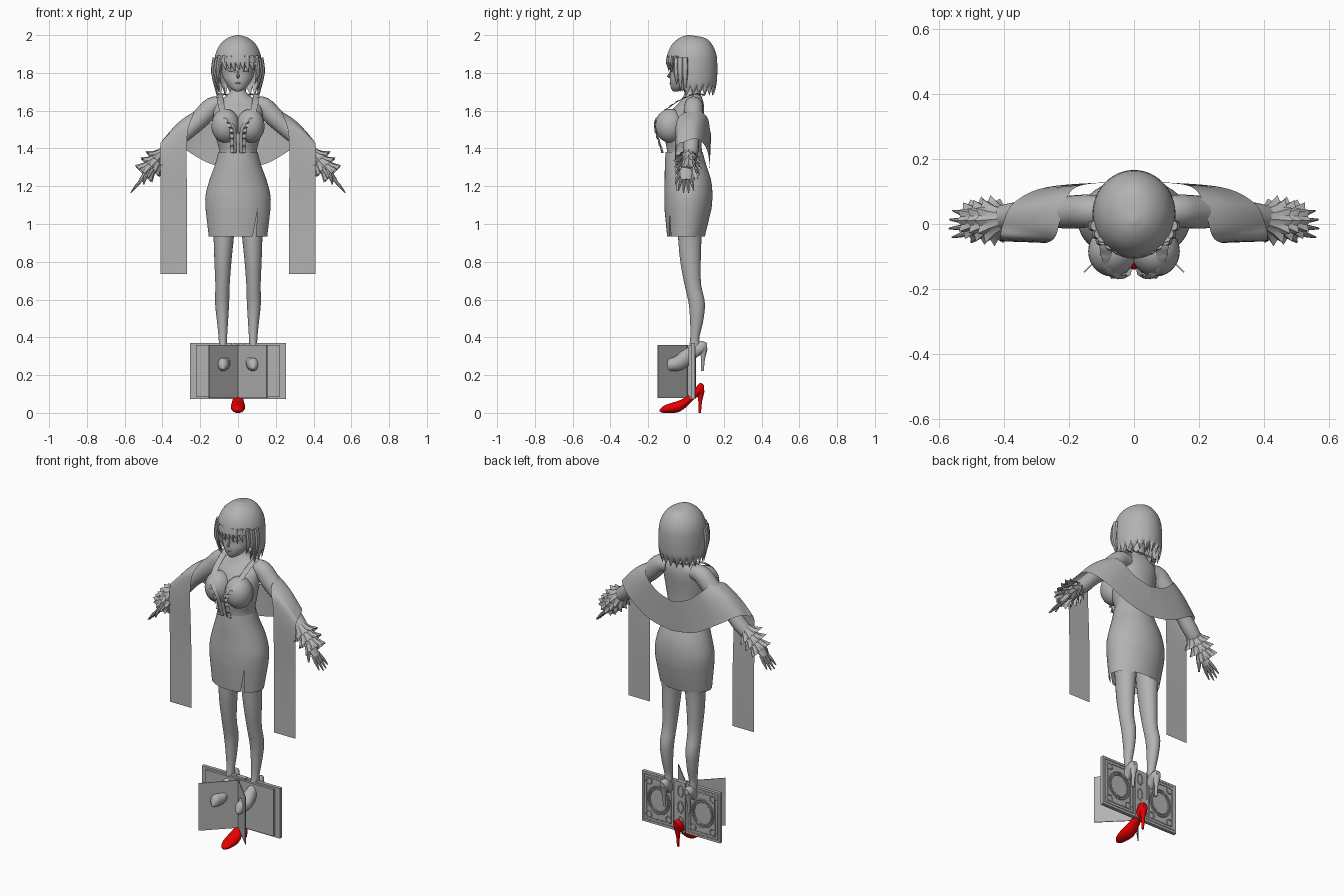
import bpy, bmesh, math
from mathutils import Vector

if "Cube" in bpy.data.objects:
    bpy.data.objects.remove(bpy.data.objects["Cube"], do_unlink=True)


def material(name, rgb):
    m = bpy.data.materials.new(name)
    m.use_nodes = True
    m.diffuse_color = (*rgb, 1)
    m.node_tree.nodes["Principled BSDF"].inputs["Base Color"].default_value = (*rgb, 1)
    return m


GREY = material("plain grey", (.45, .45, .45))
RED = material("bright red", (.8, 0, 0))
made = []


def keep(ob, name, mat):
    ob.name = name
    ob.data.materials.append(mat)
    made.append(ob)
    return ob


def smooth(rows, k=4):
    """Spline through rows of equal length."""
    out = []
    for i in range(len(rows) - 1):
        quad = (rows[max(i - 1, 0)], rows[i], rows[i + 1], rows[min(i + 2, len(rows) - 1)])
        for j in range(k):
            t = j / k
            out.append([b + .5 * t * (c - a + t * (2 * a - 5 * b + 4 * c - d + t * (3 * (b - c) + d - a)))
                        for a, b, c, d in zip(*quad)])
    return out + [list(rows[-1])]


def loft(name, rings, mat=GREY, cap=True, closed=True):
    n = len(rings[0])
    faces = [(j * n + i, j * n + (i + 1) % n, (j + 1) * n + (i + 1) % n, (j + 1) * n + i)
             for j in range(len(rings) - 1) for i in range(n if closed else n - 1)]
    if cap:
        last = (len(rings) - 1) * n
        faces += [tuple(range(n)), tuple(range(last, last + n))]
    me = bpy.data.meshes.new(name)
    me.from_pydata([p for r in rings for p in r], [], faces)
    bm = bmesh.new()
    bm.from_mesh(me)
    bmesh.ops.recalc_face_normals(bm, faces=bm.faces)
    bm.to_mesh(me)
    bm.free()
    ob = bpy.data.objects.new(name, me)
    bpy.context.collection.objects.link(ob)
    return keep(ob, name, mat)


def turn(n):
    return [(math.sin(math.tau * i / n), math.cos(math.tau * i / n)) for i in range(n)]


def level(z, rx, front, back, n, x=0):
    mid, ry = (front + back) / 2, (back - front) / 2
    return [(x + rx * s, mid - ry * c, z) for s, c in turn(n)]


def tube(name, rows, flat=1, mat=GREY, n=14, wave=0, cap=True):
    """Rows of x, y, z, radius; flat scales the depth in y."""
    rings = []
    for i, row in enumerate(rows):
        p, r = Vector(row[:3]), row[3]
        t = Vector(rows[min(i + 1, len(rows) - 1)][:3]) - Vector(rows[max(i - 1, 0)][:3])
        v = t.cross(Vector((0, 1, 0))).normalized()
        u = v.cross(t).normalized()
        w = wave * i / (len(rows) - 1)
        rings.append([p + u * s * r * flat * (1 + w * (-1) ** k) + v * c * r * (1 + w * (-1) ** k)
                      for k, (s, c) in enumerate(turn(n))])
    return loft(name, rings, mat, cap)


def ball(name, loc, size, mat=GREY):
    bpy.ops.mesh.primitive_uv_sphere_add(segments=28, ring_count=16, location=loc)
    ob = bpy.context.object
    ob.scale = size
    return keep(ob, name, mat)


def box(name, loc, size, spin=0):
    bpy.ops.mesh.primitive_cube_add(size=1, location=loc, rotation=(0, 0, spin))
    ob = bpy.context.object
    ob.scale = size
    return keep(ob, name, GREY)


def trim(name, pts, r=.004):
    cu = bpy.data.curves.new(name, "CURVE")
    cu.dimensions, cu.bevel_depth, cu.bevel_resolution = "3D", r, 1
    sp = cu.splines.new("POLY")
    sp.points.add(len(pts) - 1)
    for q, p in zip(sp.points, pts):
        q.co = (*p, 1)
    sp.use_cyclic_u = True
    ob = bpy.data.objects.new(name, cu)
    bpy.context.collection.objects.link(ob)
    cu.materials.append(GREY)


# Torso with neck: height, half width, front, back
torso = [(1.28, .12, -.1, .1), (1.38, .1, -.1, .085), (1.45, .115, -.11, .082), (1.53, .128, -.105, .088),
         (1.6, .13, -.075, .095), (1.645, .115, -.035, .092), (1.68, .06, -.012, .08),
         (1.71, .04, 0, .07), (1.77, .038, 0, .07)]
loft("torso", [level(*r, 40) for r in smooth(torso)])

# Skirt, open below, with a wedge slit at the front left
skirt = [(1.08, .172, -.114, .135), (1.15, .172, -.115, .14), (1.23, .152, -.113, .133),
         (1.31, .123, -.112, .108), (1.38, .104, -.108, .088)]
ob = loft("skirt", [level(*r, 48) for r in [(.935, .155, -.1, .1)] + smooth(skirt)], cap=False)
bm = bmesh.new()
bm.from_mesh(ob.data)
bm.verts.ensure_lookup_table()
low, low2, top, top2 = (bm.verts[i] for i in (4, 5, 52, 53))
bm.faces.remove(next(f for f in bm.faces if low in f.verts and top2 in f.verts))
bm.faces.new((low, top2, top))
bm.to_mesh(ob.data)
bm.free()

# Head and face
head = [(1.702, .012, -.068, -.04), (1.72, .042, -.08, .01), (1.76, .072, -.086, .06),
        (1.8, .086, -.082, .1), (1.86, .092, -.084, .12), (1.93, .08, -.05, .11), (1.97, .03, 0, .06)]
loft("head", [level(*r, 36) for r in smooth(head)])
tube("nose", [(0, -.08, 1.81, .004), (0, -.093, 1.78, .008), (0, -.08, 1.772, .004)], n=8)
ball("mouth", (0, -.083, 1.745), (.015, .004, .004))

# Bobbed hair with a face opening and ragged ends
hair = [(2, .008, .005, .02), (1.985, .055, -.035, .1), (1.95, .095, -.074, .138), (1.9, .119, -.098, .16),
        (1.84, .127, -.107, .166), (1.78, .127, -.1, .165), (1.74, .124, -.09, .16), (1.7, .112, -.075, .145)]
rings = []
for r in smooth(hair):
    rag = max(0, 1.76 - r[0]) * .4
    rings.append([(x, y, z + rag * (i % 3 - 1)) for i, (x, y, z) in enumerate(level(*r, 60))])
ob = loft("hair", rings)
bm = bmesh.new()
bm.from_mesh(ob.data)
gone = [f for f in bm.faces if len(f.verts) > 4 and f.calc_center_median().z < 1.8
        or f.calc_center_median().z < 1.85 and f.calc_center_median().y < -.025]
bmesh.ops.delete(bm, geom=gone, context="FACES")
bm.to_mesh(ob.data)
bm.free()
for i in range(-4, 5):
    x = i * .024
    y = .03 - .134 * math.sqrt(1 - (x / .128) ** 2)
    tube("fringe_lock", [(x, y + .012, 1.89, .016), (x, y + .006, 1.85, .013),
                         (x + .008, y + .012, 1.815 - .006 * (i % 3), .001)], .6, n=8)

for s, side in ((1, "left"), (-1, "right")):
    def flip(rows):
        return [(s * r[0], *r[1:]) for r in rows]

    # Face details and side locks
    ball(side + "_eye", (s * .036, -.076, 1.818), (.019, .006, .012))
    ball(side + "_eyebrow", (s * .037, -.083, 1.838), (.022, .005, .003))
    for y, x, drop in ((-.03, .11, 1.7), (-.005, .122, 1.68), (-.05, .098, 1.74)):
        tube(side + "_side_lock", smooth(flip([(x, y, 1.88, .012), (x + .008, y, 1.8, .012), (x - .01, y, drop, .001)])),
             1.3, n=8)
    # Bust, arm and sleeve cuffs
    ball(side + "_bust", (s * .066, -.084, 1.52), (.075, .078, .09))
    arm = [(.08, .04, 1.63, .042), (.135, .04, 1.622, .05), (.19, .037, 1.567, .051), (.25, .034, 1.51, .046),
           (.31, .03, 1.455, .041), (.37, .025, 1.39, .041), (.42, .016, 1.342, .036), (.475, .002, 1.29, .022)]
    tube(side + "_arm", smooth(flip(arm)), n=20)
    for a, b, r in ((.395, .435, .07), (.42, .465, .066), (.44, .5, .058)):
        cuff = [(a, .015, 1.765 - a, .036), ((a + b) / 2, .013, 1.765 - (a + b) / 2, r * .68), (b, .01, 1.765 - b, r)]
        tube(side + "_cuff_ruffle", flip(cuff), wave=.13, n=24, cap=False)
    # Hand
    tube(side + "_palm", flip([(.465, 0, 1.3, .013), (.485, 0, 1.268, .016), (.515, 0, 1.23, .012)]), 2.2)
    for i in range(4):
        y = (i - 1.5) * .016
        length = 1 - abs(i - 1.4) * .14
        tube(side + "_finger", flip([(.505, y, 1.24, .009), (.505 + .035 * length, y * 1.4, 1.24 - .04 * length, .008),
                                     (.505 + .067 * length, y * 1.7, 1.24 - .08 * length, .003)]), n=8)
    tube(side + "_thumb", flip([(.475, -.02, 1.285, .011), (.492, -.045, 1.245, .01), (.5, -.055, 1.21, .004)]), n=8)

    # Frill round the neckline and down the front
    path = smooth([(0, .1, 1.68), (.05, .09, 1.685), (.09, .04, 1.685), (.088, -.03, 1.655), (.08, -.095, 1.61),
                   (.06, -.15, 1.56), (.026, -.158, 1.51), (.02, -.142, 1.45), (.02, -.118, 1.375)], 6)
    strip = []
    for i, (x, y, z) in enumerate(path):
        w = .008 * math.sin(i * 2.1)
        strip.append([(s * (x - .012), y, z), (s * (x + .004), y - .01, z + w / 2), (s * (x + .022), y - .004 + w, z + w)])
    loft(side + "_frill", strip, cap=False, closed=False)

    # Leg
    leg = [(1.1, .078, .07, -.05, .1), (.93, .076, .054, -.042, .083), (.8, .08, .045, -.03, .078),
           (.68, .082, .038, -.008, .08), (.58, .084, .037, .014, .1), (.48, .082, .029, .022, .09),
           (.39, .08, .022, .022, .07), (.32, .08, .024, .01, .085)]
    loft(side + "_leg", [level(*(r[:1] + r[2:]), 24, s * r[1]) for r in smooth(leg)])


# High heeled shoe: depth, bottom, top, half width
def shoe(name, x, dy, dz, rows, mat):
    rings = [[(x + w * a, y + dy, (lo + hi) / 2 + dz + (hi - lo) / 2 * c) for a, c in turn(20)]
             for y, lo, hi, w in smooth(rows)]
    loft(name, rings, mat)
    tube(name + "_heel", [(x, .078 + dy, .12 + dz, .022), (x, .075 + dy, .06 + dz, .01), (x, .072 + dy, dz, .007)], mat=mat)


sole = [(-.14, .008, .016, .006), (-.12, 0, .036, .025), (-.08, 0, .052, .036), (-.04, .004, .064, .038),
        (0, .03, .085, .031), (.04, .07, .118, .026), (.072, .092, .158, .027), (.095, .11, .148, .014)]
shoe("red_shoe", 0, 0, 0, sole, RED)
lift = (.01, .03, .02, .04, .042, .03, 0, 0)
foot = [(y, lo, hi + up, w) for (y, lo, hi, w), up in zip(sole, lift)]
for s, side in ((1, "left"), (-1, "right")):
    shoe(side + "_foot", s * .08, .015, .222, foot, GREY)

# Shawl: outer and inner edge from the hanging end to the middle of the back
half = smooth([(.41, -.05, .735, .27, -.05, .735), (.41, -.05, 1.1, .27, -.05, 1.1),
               (.412, -.05, 1.39, .27, -.058, 1.45), (.405, -.005, 1.435, .24, -.035, 1.57),
               (.375, .06, 1.45, .215, .06, 1.6), (.29, .108, 1.4, .18, .112, 1.565),
               (.15, .125, 1.32, .1, .127, 1.5), (0, .125, 1.29, 0, .133, 1.47)], 8)
full = half + [(-r[0], r[1], r[2], -r[3], r[4], r[5]) for r in half[-2::-1]]
bands = []
for r in full:
    a, b = Vector(r[:3]), Vector(r[3:])
    bulge = Vector((0, 0, .02)) * max(0, min(1, (a.z - 1.3) * 8))
    bands.append([a.lerp(b, k / 6) + bulge * math.sin(math.pi * k / 6) for k in range(7)])
loft("shawl", bands, cap=False, closed=False)

# Open book with two standing pages
box("book_spine", (0, .037, .222), (.06, .026, .295))
for s, side in ((1, "left"), (-1, "right")):
    box(side + "_cover", (s * .144, .037, .222), (.222, .02, .295))
    box(side + "_page_block", (s * .112, .02, .222), (.22, .014, .275))
    box(side + "_page", (s * .075, -.07, .22), (.222, .004, .28), -s * math.pi / 4)
    # Raised ornament on the cover
    for m in (.012, .028):
        x1, x2, z1, z2 = s * (.036 + m), s * (.252 - m), .078 + m, .367 - m
        trim(side + "_cover_frame", [(x1, .048, z1), (x2, .048, z1), (x2, .048, z2), (x1, .048, z2)], .003)
    for r in (.058, .07):
        trim(side + "_cover_ring", [(s * .144 + r * a, .048, .222 + r * 1.15 * c) for a, c in turn(32)])
    for x in (.08, .208):
        for z in (.125, .32):
            trim(side + "_corner_scroll", [(s * x + .018 * a, .048, z + .018 * c) for a, c in turn(14)], .003)
for z in (.13, .222, .315):
    trim("spine_scroll", [(.016 * a, .051, z + .034 * c) for a, c in turn(16)], .003)

# Smooth shading that keeps sharp edges
bpy.ops.object.select_all(action="DESELECT")
for ob in made:
    ob.select_set(True)
bpy.context.view_layer.objects.active = made[0]
bpy.ops.object.shade_smooth_by_angle(angle=math.radians(40))
